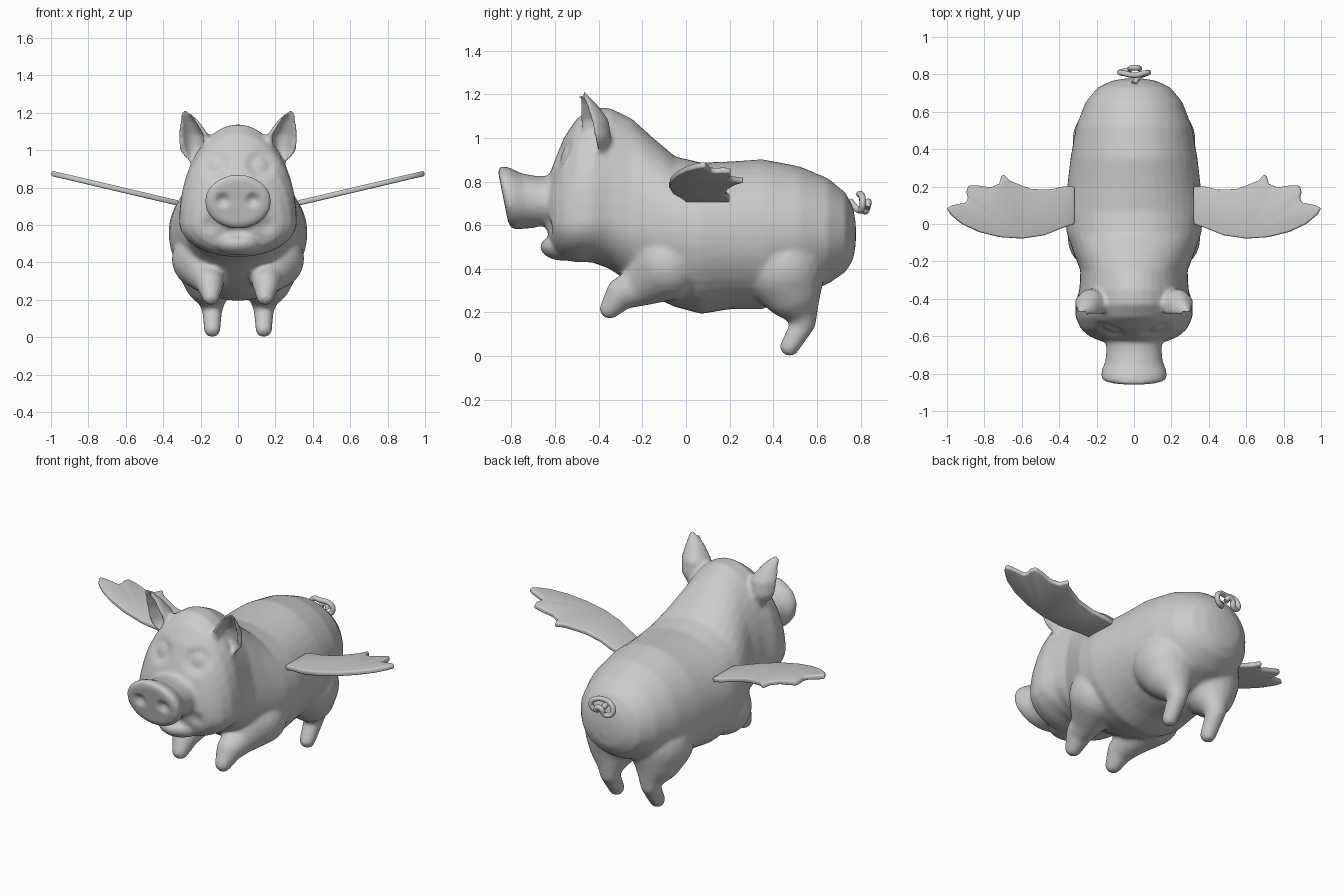
import bpy, bmesh, math
from mathutils import Vector, Matrix

if "Cube" in bpy.data.objects:
    bpy.data.objects.remove(bpy.data.objects["Cube"])


def loft(bm, rings):
    """Closed skin through a list of equal-length point rings."""
    vs = [[bm.verts.new(p) for p in r] for r in rings]
    n = len(vs[0])
    for a, b in zip(vs, vs[1:]):
        for i in range(n):
            bm.faces.new((a[i], a[(i + 1) % n], b[(i + 1) % n], b[i]))
    bm.faces.new(vs[0])
    bm.faces.new(vs[-1])


def egg(y, top, bottom, w, zw, tilt=0.0, n=40):
    """Egg-shaped cross-section, widest at height zw."""
    pts = []
    for i in range(n):
        a = 2 * math.pi * i / n
        s = math.sin(a)
        z = zw + s * ((top - zw) if s > 0 else (zw - bottom))
        pts.append((w * math.cos(a), y - tilt * (z - zw), z))
    return pts


def ball(bm, c, r):
    m = Matrix.Translation(c) @ Matrix.Diagonal((*r, 1))
    bmesh.ops.create_icosphere(bm, subdivisions=3, radius=1, matrix=m)


def limb(bm, pts, side, steps=6):
    """Tapered chain of balls (x, y, z, radius)."""
    for a, b in zip(pts, pts[1:]):
        for i in range(steps + 1):
            t = i / steps
            x, y, z, r = [p + (q - p) * t for p, q in zip(a, b)]
            ball(bm, (side * x, y, z), (r, r, r))


def ear(bm, rows, side):
    """Cupped ear, open to the front."""
    rings = []
    for x, y, z, w, d in rows:
        ring = []
        for k, order in ((1.0, range(-8, 9)), (0.68, range(8, -9, -1))):
            for i in order:
                a = math.radians(90 * i / 8)
                u, v = k * w * math.sin(a), k * d * math.cos(a)
                ring.append((side * (x + .93 * u - .35 * v), y + .35 * u + .93 * v, z))
        rings.append(ring)
    loft(bm, rings)


bm = bmesh.new()

# Torso and head in one loft: y, top, bottom, half width, height of widest point
loft(bm, [egg(*s) for s in (
    (.778, .61, .51, .05, .56), (.765, .685, .44, .12, .56), (.73, .75, .385, .195, .56),
    (.65, .815, .33, .26, .56), (.52, .87, .28, .31, .56), (.35, .902, .215, .34, .55),
    (.2, .892, .215, .357, .55), (.07, .887, .193, .372, .56), (-.05, .915, .225, .36, .57),
    (-.15, 1.0, .27, .325, .58), (-.25, 1.09, .33, .287, .6), (-.35, 1.138, .4, .292, .63),
    (-.43, 1.138, .43, .315, .62), (-.5, 1.09, .43, .312, .61), (-.56, 1.0, .44, .285, .61),
    (-.6, .9, .47, .24, .61), (-.63, .82, .55, .17, .63), (-.645, .74, .59, .08, .65))])

# Snout with flared, tilted disc
loft(bm, [egg(*s, .2) for s in (
    (-.5, .83, .59, .17, .71), (-.66, .825, .59, .148, .71), (-.73, .838, .587, .152, .715),
    (-.785, .866, .582, .174, .725), (-.825, .87, .582, .177, .727),
    (-.838, .845, .61, .15, .728))])

# Lower lip
ball(bm, (0, -.565, .505), (.13, .105, .068))

for side in (1, -1):
    # Front legs, hind legs, ears
    limb(bm, [(.19, -.08, .42, .165), (.16, -.2, .325, .095), (.15, -.29, .29, .075),
              (.145, -.35, .217, .047)], side)
    limb(bm, [(.14, .45, .4, .19), (.15, .48, .31, .14), (.14, .525, .22, .08),
              (.138, .54, .155, .056), (.138, .475, .044, .045)], side)
    ear(bm, [(.22, -.42, .94, .05, .06), (.24, -.44, 1.0, .08, .1),
             (.243, -.455, 1.08, .084, .105), (.262, -.472, 1.15, .055, .07),
             (.288, -.49, 1.215, .02, .025)], side)

bmesh.ops.recalc_face_normals(bm, faces=bm.faces)
mesh = bpy.data.meshes.new("pig_body")
bm.to_mesh(mesh)
bm.free()
body = bpy.data.objects.new("pig_body", mesh)
bpy.context.collection.objects.link(body)
bpy.context.view_layer.objects.active = body
body.select_set(True)

# Fuse the parts into one soft skin
rem = body.modifiers.new("fuse", 'REMESH')
rem.mode = 'VOXEL'
rem.voxel_size = 0.012
sm = body.modifiers.new("soften", 'SMOOTH')
sm.factor = 0.5
sm.iterations = 8
for name in ("fuse", "soften"):
    bpy.ops.object.modifier_apply(modifier=name)

# Sculpted dents and bulges: centre, radius, depth (negative = outward)
marks = [((0, -.64, .565), .07, .015)]
for s in (1, -1):
    marks += [((s * .08, -.83, .735), .05, .022),
              ((s * .12, -.565, .92), .1, .025),
              ((s * .12, -.555, .92), .06, -.022),
              ((s * .15, -.62, .6), .06, .015)]
moves = []
for v in mesh.vertices:
    d = 0
    for c, r, depth in marks:
        t = (v.co - Vector(c)).length / r
        if t < 1:
            d += depth * (1 - t * t) ** 2
    if d:
        moves.append((v, v.co - v.normal * d))
for v, co in moves:
    v.co = co
bpy.ops.object.shade_smooth()

# Wings: feathered outline seen from above, tilted upward, mirrored
outline = [(.32, .0), (.38, -.02), (.48, -.06), (.6, -.078), (.72, -.07), (.83, -.042),
           (.92, .0), (.98, .05), (1.0, .085), (.97, .1), (.895, .115), (.887, .14),
           (.895, .17), (.885, .205), (.83, .205), (.765, .195), (.72, .215), (.706, .262),
           (.695, .262), (.665, .232), (.6, .205), (.55, .187), (.45, .183), (.38, .2), (.32, .2)]
bm = bmesh.new()
bm.faces.new([bm.verts.new((x, y, .722 + (x - .34) * .235)) for x, y in outline])
wm = bpy.data.meshes.new("wings")
bm.to_mesh(wm)
bm.free()
wings = bpy.data.objects.new("wings", wm)
bpy.context.collection.objects.link(wings)
sol = wings.modifiers.new("thickness", 'SOLIDIFY')
sol.thickness = 0.028
sol.offset = 0
bev = wings.modifiers.new("round_edges", 'BEVEL')
bev.width = 0.009
bev.segments = 3
bev.limit_method = 'ANGLE'
bev.angle_limit = math.radians(60)
mir = wings.modifiers.new("mirror", 'MIRROR')
mir.use_axis[0] = True
body.select_set(False)
wings.select_set(True)
bpy.context.view_layer.objects.active = wings
bpy.ops.object.shade_smooth_by_angle(angle=math.radians(40))

# Curly tail
cu = bpy.data.curves.new("curly_tail", 'CURVE')
cu.dimensions = '3D'
cu.bevel_depth = 0.015
cu.bevel_resolution = 4
cu.use_fill_caps = True
path = [(0, .75, .71), (.03, .79, .67), (.065, .805, .675), (.075, .81, .71), (.05, .805, .735),
        (0, .795, .742), (-.05, .805, .735), (-.075, .81, .7), (-.06, .815, .67),
        (-.025, .825, .668), (-.012, .835, .70), (.015, .835, .705), (.03, .83, .68)]
sp = cu.splines.new('BEZIER')
sp.bezier_points.add(len(path) - 1)
for p, co in zip(sp.bezier_points, path):
    p.co = co
    p.handle_left_type = p.handle_right_type = 'AUTO'
tail = bpy.data.objects.new("curly_tail", cu)
bpy.context.collection.objects.link(tail)
